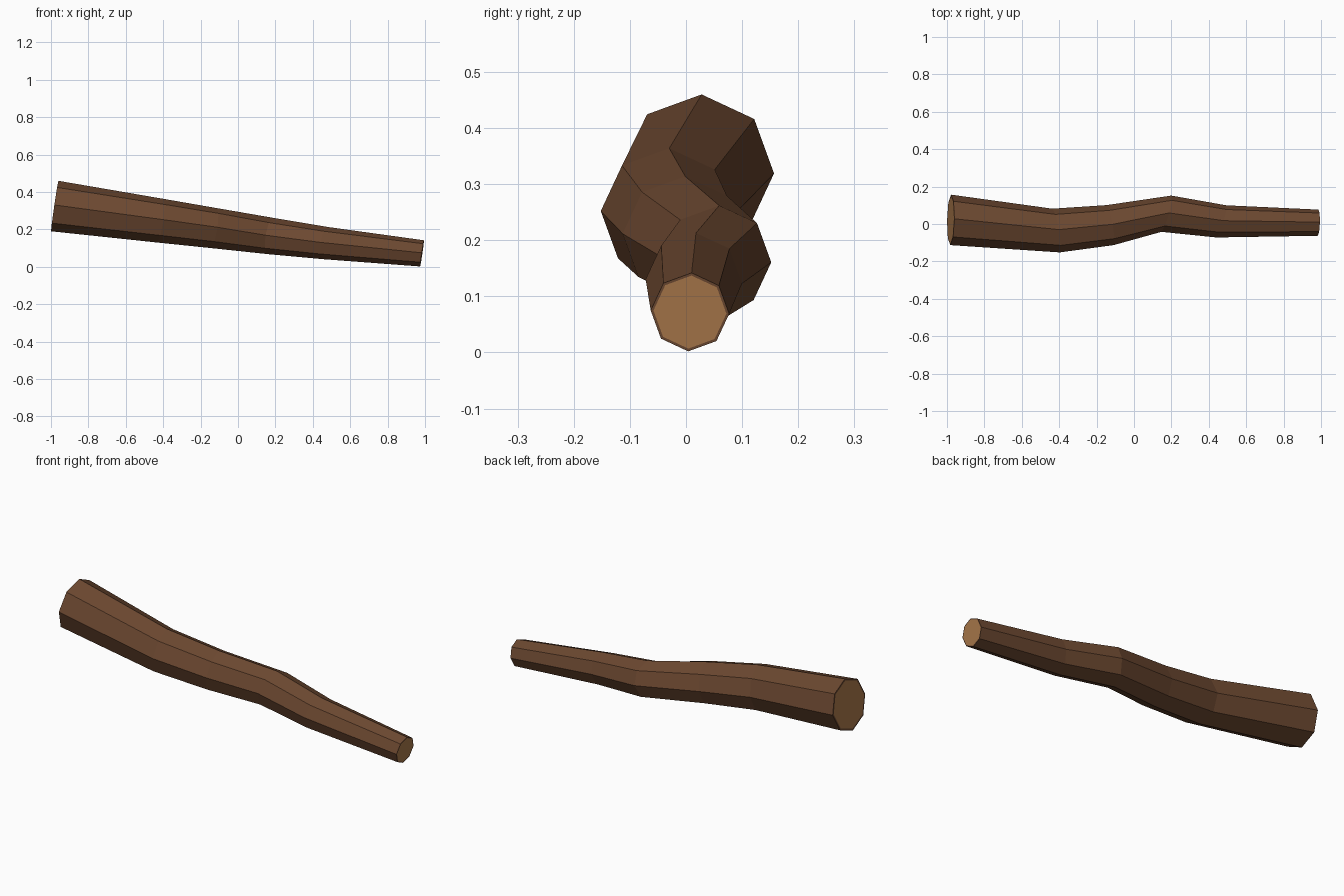
import bpy, bmesh, math
from mathutils import Vector

if "Cube" in bpy.data.objects:
    bpy.data.objects.remove(bpy.data.objects["Cube"])

SIDES = 8
# centre x, y, z, radius, sideways lean of each bark ring
RINGS = [(-0.98, 0.022, 0.325, 0.135, 0.02),
         (-0.417, -0.035, 0.247, 0.117, -0.16),
         (-0.128, -0.006, 0.207, 0.107, -0.17),
         (0.173, 0.055, 0.165, 0.097, 0.28),
         (0.467, 0.014, 0.127, 0.086, 0.31),
         (0.984, 0.007, 0.072, 0.070, 0.03)]
PITCH = 0.145


def material(name, color):
    m = bpy.data.materials.new(name)
    m.diffuse_color = color
    m.use_nodes = True
    m.node_tree.nodes["Principled BSDF"].inputs["Base Color"].default_value = m.diffuse_color
    return m


def ring_points(ring, scale=1.0):
    x, y, z, r, lean = ring
    pts = []
    for i in range(SIDES):
        a = math.tau * i / SIDES - math.radians(2.5)
        dy, dz = r * scale * math.cos(a), r * scale * math.sin(a)
        pts.append(Vector((x + lean * dy + PITCH * dz, y + dy, z + dz)))
    return pts


bm = bmesh.new()


def add_ring(ring, scale=1.0):
    return [bm.verts.new(p) for p in ring_points(ring, scale)]


def bridge(a, b):
    for i in range(SIDES):
        j = (i + 1) % SIDES
        bm.faces.new((a[i], a[j], b[j], b[i]))


# Bark shell with a thin rim around each cut end
loops = [add_ring(RINGS[0], 0.93)]
loops += [add_ring(r) for r in RINGS]
loops.append(add_ring(RINGS[-1], 0.93))
for a, b in zip(loops, loops[1:]):
    bridge(a, b)

# Pale cut wood at both ends
for loop in (loops[0], loops[-1]):
    bm.faces.new(loop).material_index = 1
bmesh.ops.recalc_face_normals(bm, faces=bm.faces[:])

mesh = bpy.data.meshes.new("branch")
bm.to_mesh(mesh)
bm.free()
mesh.materials.append(material("bark", (0.15, 0.065, 0.03, 1)))
mesh.materials.append(material("cut_wood", (0.40, 0.19, 0.07, 1)))
branch = bpy.data.objects.new("branch", mesh)
bpy.context.collection.objects.link(branch)
